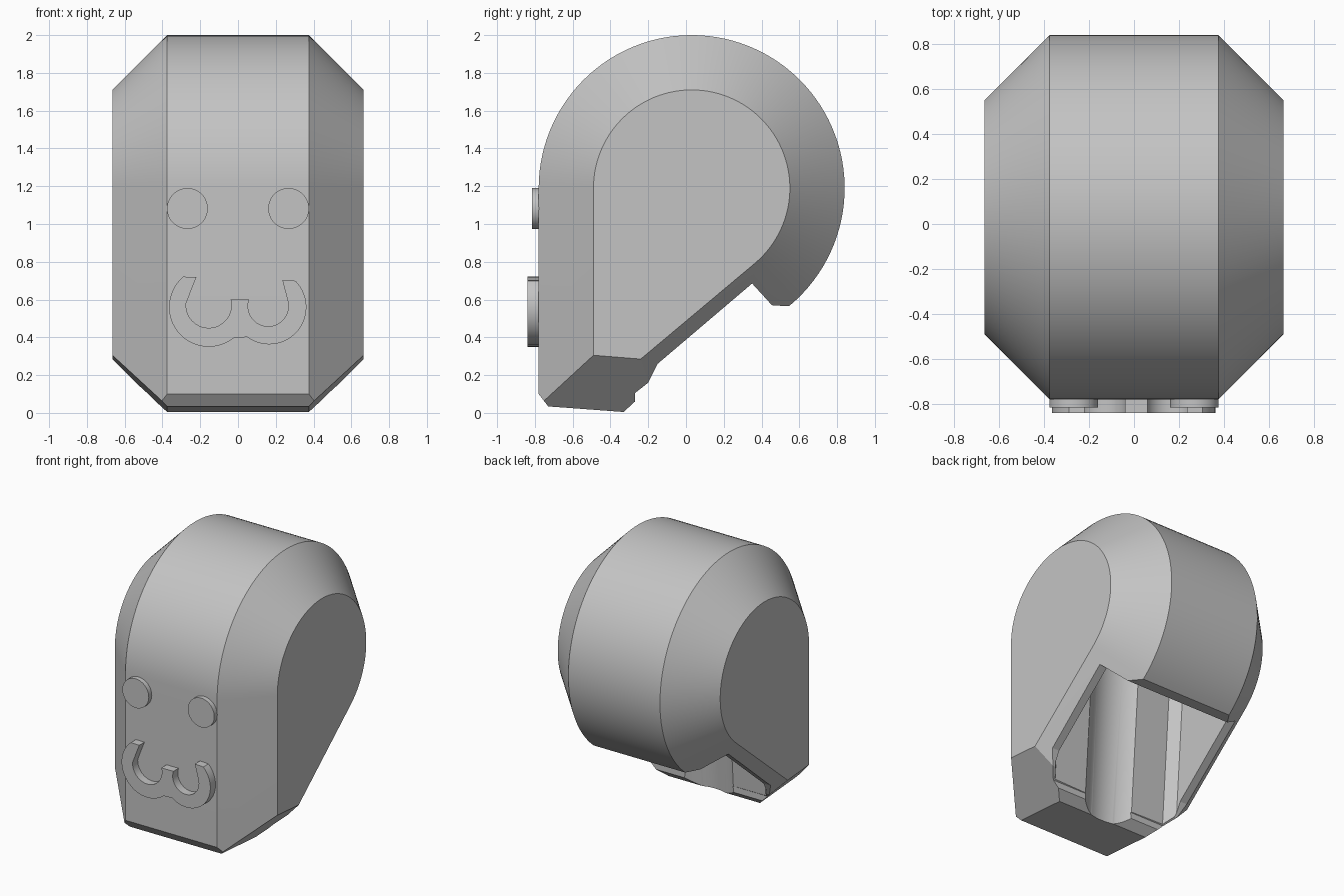
import bpy, bmesh
from math import sin, cos, radians

if "Cube" in bpy.data.objects:
    bpy.data.objects.remove(bpy.data.objects["Cube"], do_unlink=True)

grey = bpy.data.materials.new("plain_grey")
grey.use_nodes = True
grey.diffuse_color = (0.55, 0.55, 0.55, 1)
grey.node_tree.nodes["Principled BSDF"].inputs["Base Color"].default_value = (0.55, 0.55, 0.55, 1)


def arc(cx, cy, r, start, end, steps):
    angles = [radians(start + (end - start) * i / steps) for i in range(steps + 1)]
    return [(cx + r * cos(a), cy + r * sin(a)) for a in angles]


def loft(name, rings):
    """Skin matching rings of 3D points and cap both ends."""
    bm = bmesh.new()
    loops = [[bm.verts.new(p) for p in ring] for ring in rings]
    n = len(loops[0])
    for a, b in zip(loops, loops[1:]):
        for i in range(n):
            j = (i + 1) % n
            bm.faces.new((a[i], a[j], b[j], b[i]))
    bm.faces.new(loops[0])
    bm.faces.new(loops[-1])
    bmesh.ops.recalc_face_normals(bm, faces=bm.faces)
    mesh = bpy.data.meshes.new(name)
    bm.to_mesh(mesh)
    bm.free()
    mesh.materials.append(grey)
    ob = bpy.data.objects.new(name, mesh)
    bpy.context.collection.objects.link(ob)
    return ob


def activate(ob):
    bpy.ops.object.select_all(action='DESELECT')
    ob.select_set(True)
    bpy.context.view_layer.objects.active = ob


def smooth(ob):
    activate(ob)
    bpy.ops.object.shade_smooth_by_angle(angle=radians(22))


def cut(ob, cutter):
    mod = ob.modifiers.new("cut", 'BOOLEAN')
    mod.operation = 'DIFFERENCE'
    mod.solver = 'EXACT'
    mod.object = cutter
    activate(ob)
    bpy.ops.object.modifier_apply(modifier=mod.name)
    bpy.data.objects.remove(cutter, do_unlink=True)


# Body: teardrop side profile, narrowing towards both flanks
def teardrop(radius, front_corner, back_corner):
    return [front_corner] + arc(0.03, 1.19, radius, 180, -50, 72) + [back_corner]


wide = teardrop(0.81, (-0.78, 0.038), (-0.143, -0.009))
narrow = teardrop(0.52, (-0.49, 0.305), (-0.24, 0.285))
sections = [(-0.665, narrow), (-0.375, wide), (0.375, wide), (0.665, narrow)]
body = loft("body", [[(x, y, z) for y, z in prof] for x, prof in sections])

# Slanted opening under the back, and the small front toe bevel
opening = [(0.8, 0.56), (0.53, 0.565), (0.455, 0.57), (0.35, 0.685), (-0.15, 0.26),
           (-0.2, 0.16), (-0.27, 0.105), (-0.27, 0.06), (-0.33, 0.005), (-0.36, -0.3), (0.8, -0.3)]
toe = [(-0.9, 0.256), (-0.78, 0.1), (-0.73, 0.035), (-0.6, -0.134), (-0.9, -0.134)]
for profile in (opening, toe):
    cut(body, loft("cutter", [[(x, y, z) for y, z in profile] for x in (-1, 1)]))

# Hollow inside, with a shallow rounded groove down its front wall
groove = arc(0, -0.025, 0.32, 231, 309, 20)
hollow = [(-0.53, 0.36), (-0.53, -0.2), (-0.47, -0.27)] + groove + [(0.47, -0.27), (0.53, -0.2), (0.53, 0.36)]
cut(body, loft("cutter", [[(x, y + (0.07 * z if y < 0.3 else 0), z) for x, y in hollow]
                          for z in (-0.2, 1.3)]))
smooth(body)


# Face: raised round eyes and a double-curved mouth
def raised(name, outline, front):
    smooth(loft(name, [[(x, y, z) for x, z in outline] for y in (front, -0.775)]))


for side, x in (("right", -0.268), ("left", 0.268)):
    raised(side + "_eye", arc(x, 1.082, 0.108, 0, 352.5, 47), -0.815)

mouth = (arc(-0.155, 0.56, 0.21, 130, 327, 32) + arc(0.165, 0.56, 0.197, 216, 405, 32)
         + [(0.235, 0.703)] + arc(0.16, 0.565, 0.107, 15, -200, 32)
         + arc(-0.155, 0.57, 0.12, 15, -185, 32) + [(-0.22, 0.72)])
raised("mouth", mouth, -0.84)
